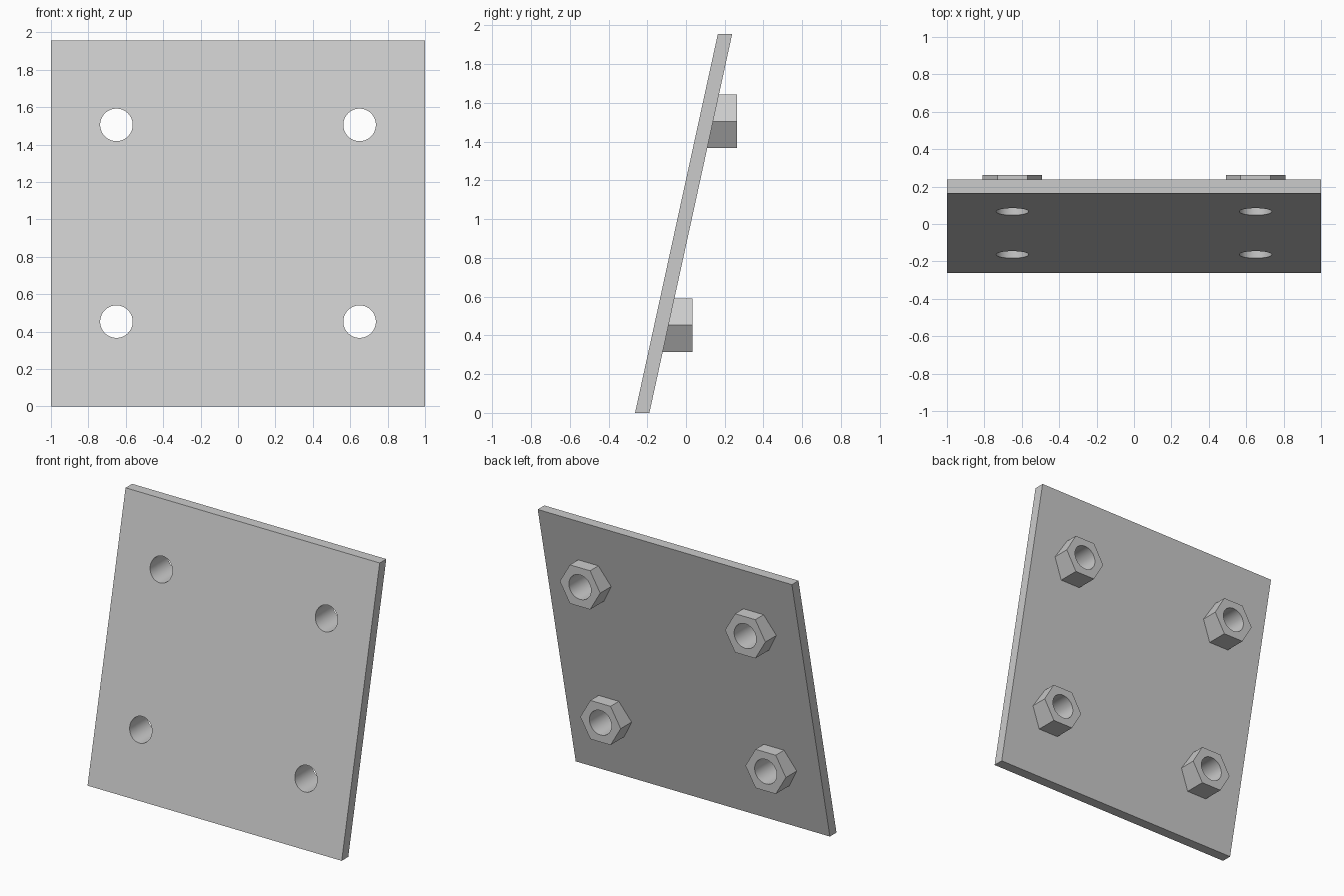
import bpy
import bmesh
import math

if "Cube" in bpy.data.objects:
    bpy.data.objects.remove(bpy.data.objects["Cube"], do_unlink=True)

HEIGHT = 1.955
SLOPE = 0.2185           # lean of the plate, y per unit of z
FRONT_Y, BACK_Y = -0.263, -0.189   # plate faces at the ground
NUT_RADIUS, HOLE_RADIUS = 0.159, 0.087

grey = bpy.data.materials.new("light grey")
grey.use_nodes = True
colour = (0.6, 0.6, 0.6, 1)
grey.diffuse_color = colour
grey.node_tree.nodes["Principled BSDF"].inputs["Base Color"].default_value = colour


def lean(y, z):
    return y + SLOPE * z


def prism(name, start, end):
    """Solid between two matching rings of points."""
    bm = bmesh.new()
    a = [bm.verts.new(p) for p in start]
    b = [bm.verts.new(p) for p in end]
    bm.faces.new(a)
    bm.faces.new(b)
    for i in range(len(a)):
        j = (i + 1) % len(a)
        bm.faces.new((a[i], a[j], b[j], b[i]))
    bmesh.ops.recalc_face_normals(bm, faces=bm.faces)
    mesh = bpy.data.meshes.new(name)
    bm.to_mesh(mesh)
    bm.free()
    mesh.materials.append(grey)
    obj = bpy.data.objects.new(name, mesh)
    bpy.context.collection.objects.link(obj)
    return obj


def ring(x, z, radius, sides):
    angles = [math.tau * i / sides for i in range(sides)]
    return [(x + radius * math.cos(t), z + radius * math.sin(t)) for t in angles]


def cut(obj, cutter):
    mod = obj.modifiers.new("bore", "BOOLEAN")
    mod.operation = "DIFFERENCE"
    mod.solver = "EXACT"
    mod.object = cutter
    bpy.context.view_layer.objects.active = obj
    bpy.ops.object.modifier_apply(modifier=mod.name)


# Leaning plate
profile = [(FRONT_Y, 0), (BACK_Y, 0),
           (lean(BACK_Y, HEIGHT), HEIGHT), (lean(FRONT_Y, HEIGHT), HEIGHT)]
plate = prism("plate", [(-1, y, z) for y, z in profile], [(1, y, z) for y, z in profile])
parts = [plate]

# Level hex nuts, seated against the leaning back face and bored right through
for level, z, end_y in (("lower", 0.453, 0.033), ("upper", 1.505, 0.263)):
    for side, x in (("right", -0.65), ("left", 0.65)):
        hexagon = ring(x, z, NUT_RADIUS, 6)
        nut = prism(f"{level}_{side}_nut",
                    [(px, lean(BACK_Y, pz), pz) for px, pz in hexagon],
                    [(px, end_y, pz) for px, pz in hexagon])
        circle = ring(x, z, HOLE_RADIUS, 64)
        cutter = prism("bore_cutter", [(px, -1, pz) for px, pz in circle],
                       [(px, 1, pz) for px, pz in circle])
        cutter.hide_render = True
        cut(plate, cutter)
        cut(nut, cutter)
        bpy.data.objects.remove(cutter, do_unlink=True)
        parts.append(nut)

# Smooth bores, crisp edges
bpy.ops.object.select_all(action="DESELECT")
for part in parts:
    part.select_set(True)
bpy.context.view_layer.objects.active = plate
bpy.ops.object.shade_smooth_by_angle(angle=math.radians(30))
